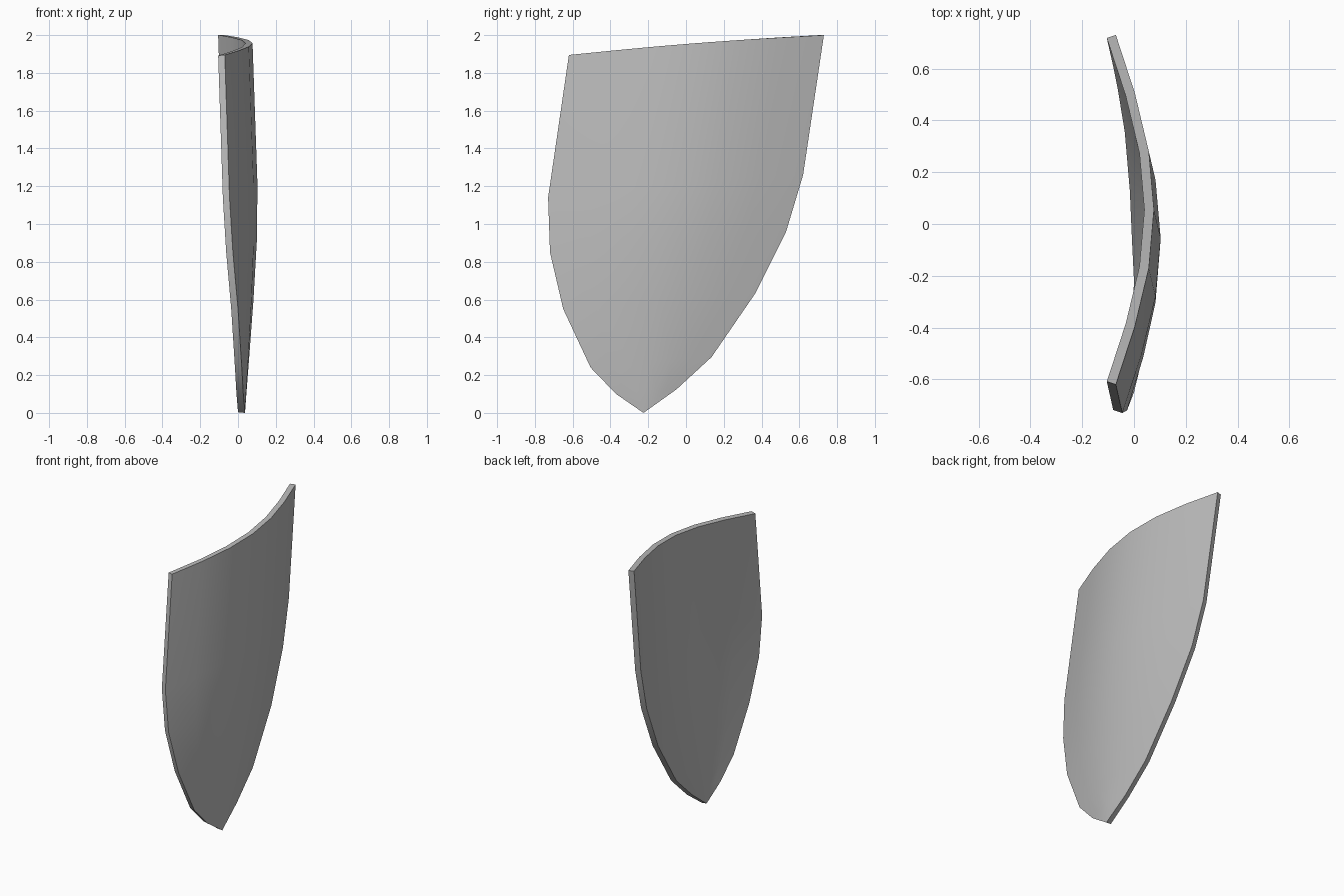
import bpy
import bmesh
import math

cube = bpy.data.objects.get("Cube")
if cube:
    bpy.data.objects.remove(cube, do_unlink=True)

# Material
grey = bpy.data.materials.new("plain grey")
grey.use_nodes = True
colour = (0.5, 0.5, 0.5, 1)
grey.diffuse_color = colour
grey.node_tree.nodes["Principled BSDF"].inputs["Base Color"].default_value = colour

# Shield rows, top to bottom: front y, front z, rear y, rear z, edge x, middle x
ROWS = [
    (-0.62, 1.895, 0.73, 2.0, -0.07, 0.077),
    (-0.73, 1.14, 0.62, 1.26, -0.045, 0.103),
    (-0.72, 0.85, 0.53, 0.96, -0.027, 0.1),
    (-0.65, 0.55, 0.365, 0.63, 0.0, 0.082),
    (-0.505, 0.24, 0.135, 0.295, 0.02, 0.058),
    (-0.37, 0.1, -0.05, 0.125, 0.028, 0.046),
]
TIP = (0.037, -0.225, 0.0)
COLUMNS = 6

# Bowed outer skin
bm = bmesh.new()
grid = []
for y0, z0, y1, z1, edge, middle in ROWS:
    row = []
    for i in range(COLUMNS + 1):
        t = i / COLUMNS
        bow = math.sin(math.pi * t)
        row.append(bm.verts.new((edge + (middle - edge) * bow,
                                 y0 + (y1 - y0) * t,
                                 z0 + (z1 - z0) * t + 0.01 * bow)))
    grid.append(row)
for upper, lower in zip(grid, grid[1:]):
    for i in range(COLUMNS):
        bm.faces.new((upper[i], lower[i], lower[i + 1], upper[i + 1]))

# Pointed tip closes the last row
tip = bm.verts.new(TIP)
for a, b in zip(grid[-1], grid[-1][1:]):
    bm.faces.new((a, tip, b))

mesh = bpy.data.meshes.new("shield_plate")
bm.to_mesh(mesh)
bm.free()
mesh.materials.append(grey)
shield = bpy.data.objects.new("shield_plate", mesh)
bpy.context.collection.objects.link(shield)

# Thickness grows inward, towards the hollow side
solid = shield.modifiers.new("thickness", 'SOLIDIFY')
solid.thickness = 0.037
solid.offset = -1

bpy.ops.object.select_all(action='DESELECT')
shield.select_set(True)
bpy.context.view_layer.objects.active = shield
bpy.ops.object.modifier_apply(modifier=solid.name)
bpy.ops.object.shade_smooth_by_angle(angle=math.radians(35))
